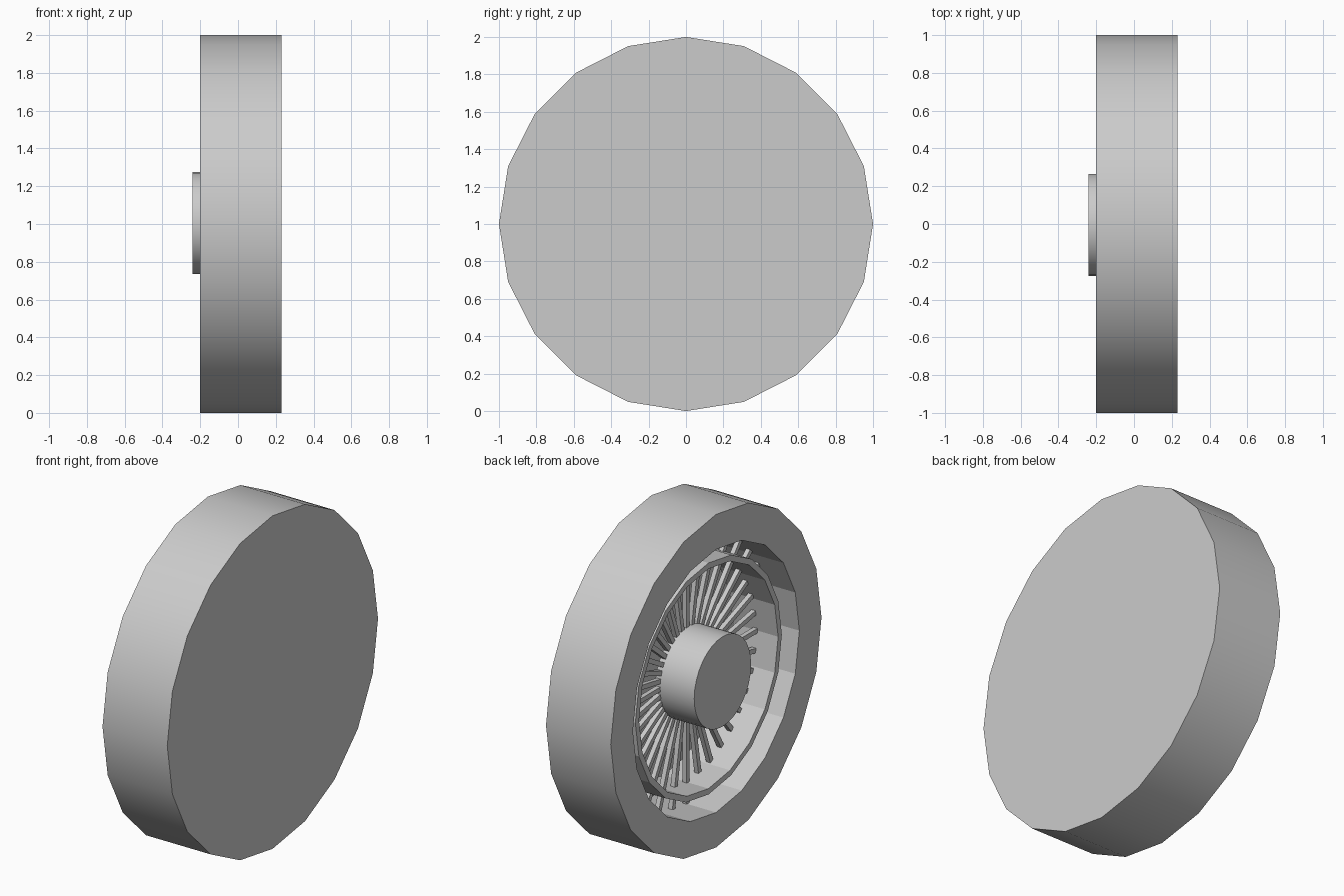
import bpy, bmesh
from math import sin, cos, pi, radians
from mathutils import Matrix, Vector

if "Cube" in bpy.data.objects:
    bpy.data.objects.remove(bpy.data.objects["Cube"])

CENTRE = Vector((0, 0, 1))


def finish(name, bm):
    bmesh.ops.recalc_face_normals(bm, faces=bm.faces)
    mesh = bpy.data.meshes.new(name)
    bm.to_mesh(mesh)
    bm.free()
    ob = bpy.data.objects.new(name, mesh)
    bpy.context.collection.objects.link(ob)
    return ob


def lathe(name, profile, sides, closed, smooth_bands=(), centre=CENTRE):
    """Turn an (x, radius) profile about the x axis; open profiles get capped ends."""
    bm = bmesh.new()
    rings = [[bm.verts.new(centre + Vector((x, r * sin(2 * pi * i / sides), r * cos(2 * pi * i / sides))))
              for i in range(sides)] for x, r in profile]
    for b in range(len(rings) if closed else len(rings) - 1):
        a, c = rings[b], rings[(b + 1) % len(rings)]
        for i in range(sides):
            j = (i + 1) % sides
            f = bm.faces.new((a[i], a[j], c[j], c[i]))
            f.smooth = b in smooth_bands
    if not closed:
        bm.faces.new(rings[0])
        bm.faces.new(rings[-1])
    for e in bm.edges:
        if len(e.link_faces) == 2 and not all(f.smooth for f in e.link_faces):
            e.smooth = False
    return finish(name, bm)


# Tyre: 20-sided drum, closed on the +x side, deep recess on the -x side
lathe("tyre", [(0.23, 1), (-0.2, 1), (-0.2, 0.79), (0.2, 0.79)], 20, False, (0,))

# Thin rim ring inside the recess
lathe("rim_ring", [(-0.15, 0.695), (-0.15, 0.66), (0.15, 0.66), (0.15, 0.695)], 20, True)

# Round hub standing slightly proud of the tyre
lathe("hub", [(-0.24, 0.27), (0.02, 0.27)], 32, False, (0,), Vector((0, -0.005, 1.005)))

# Square spokes running from the hub through the ring to the tyre
bm = bmesh.new()
inner, outer, thick, count = 0.2, 0.785, 0.028, 36
for i in range(count):
    m = (Matrix.Translation(CENTRE) @ Matrix.Rotation(radians(360 / count * i), 4, 'X')
         @ Matrix.Translation((0, 0, (inner + outer) / 2))
         @ Matrix.Diagonal((thick, thick, outer - inner, 1)))
    bmesh.ops.create_cube(bm, size=1, matrix=m)
finish("spokes", bm)
